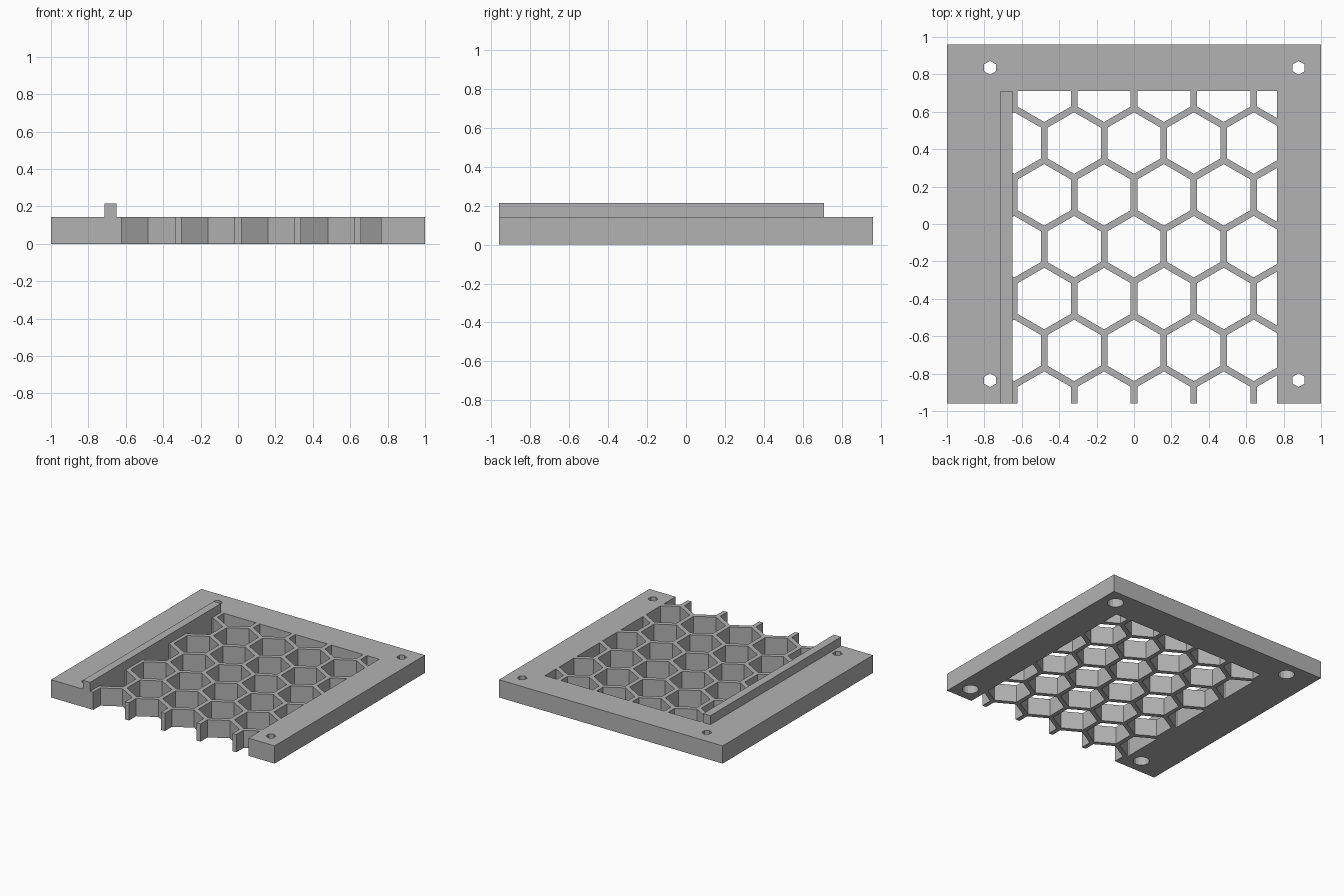
import bpy
import bmesh
from math import sin, cos, pi, sqrt

if "Cube" in bpy.data.objects:
    bpy.data.objects.remove(bpy.data.objects["Cube"], do_unlink=True)

# Main sizes
HALF_X, HALF_Y = 1.0, 0.96
THICK, RAIL_TOP = 0.143, 0.215
WIN_LEFT, WIN_RIGHT, WIN_BACK = -0.65, 0.765, 0.71
PITCH, WALL = 0.32, 0.035

grey = bpy.data.materials.new("plain grey")
grey.use_nodes = True
grey.diffuse_color = (0.45, 0.45, 0.45, 1)
grey.node_tree.nodes["Principled BSDF"].inputs["Base Color"].default_value = (0.45, 0.45, 0.45, 1)


def prisms(name, outlines, z0, z1):
    """One object holding an upright prism for each 2D outline."""
    bm = bmesh.new()
    for outline in outlines:
        base = bm.faces.new([bm.verts.new((x, y, z0)) for x, y in outline])
        top = bmesh.ops.extrude_face_region(bm, geom=[base])["geom"]
        verts = [v for v in top if isinstance(v, bmesh.types.BMVert)]
        bmesh.ops.translate(bm, verts=verts, vec=(0, 0, z1 - z0))
    bmesh.ops.recalc_face_normals(bm, faces=bm.faces)
    mesh = bpy.data.meshes.new(name)
    bm.to_mesh(mesh)
    bm.free()
    mesh.materials.append(grey)
    obj = bpy.data.objects.new(name, mesh)
    bpy.context.collection.objects.link(obj)
    return obj


def rect(x0, x1, y0, y1):
    return [(x0, y0), (x1, y0), (x1, y1), (x0, y1)]


def ring(cx, cy, r, sides):
    """Regular polygon with a corner pointing to the back."""
    return [(cx + r * sin(2 * pi * i / sides), cy + r * cos(2 * pi * i / sides))
            for i in range(sides)]


def clip(outline, axis, limit, sign):
    """Keep the part of a convex outline where sign * coordinate <= sign * limit."""
    out = []
    for a, b in zip(outline, outline[1:] + outline[:1]):
        da, db = sign * (a[axis] - limit), sign * (b[axis] - limit)
        if da <= 0:
            out.append(a)
        if da * db < 0:
            t = da / (da - db)
            out.append((a[0] + t * (b[0] - a[0]), a[1] + t * (b[1] - a[1])))
    return out


def cut(target, cutter):
    cutter.hide_render = True
    mod = target.modifiers.new("cut", 'BOOLEAN')
    mod.operation, mod.solver, mod.object = 'DIFFERENCE', 'EXACT', cutter
    bpy.context.view_layer.objects.active = target
    bpy.ops.object.modifier_apply(modifier=mod.name)
    bpy.data.objects.remove(cutter, do_unlink=True)


# Base plate
plate = prisms("honeycomb_plate", [rect(-HALF_X, HALF_X, -HALF_Y, HALF_Y)], 0, THICK)

# Honeycomb cells, trimmed to the window and open at the front
cells = []
radius = (PITCH - WALL) / sqrt(3)
for row in range(7):
    cy = WIN_BACK - row * PITCH * sqrt(3) / 2
    shift = 0 if row % 2 else PITCH / 2
    for col in range(-3, 3):
        cell = ring(col * PITCH + shift, cy, radius, 6)
        for axis, limit, sign in ((0, WIN_LEFT, -1), (0, WIN_RIGHT, 1), (1, WIN_BACK + 1e-5, 1)):
            cell = clip(cell, axis, limit, sign)
        if len(cell) > 2:
            cells.append(cell)
cut(plate, prisms("cell_cutter", cells, -0.1, THICK + 0.1))

# Screw holes with wider round recesses underneath
spots = [(x, y) for x in (-0.77, 0.88) for y in (-0.835, 0.835)]
cut(plate, prisms("hole_cutter", [ring(x, y, 0.037, 6) for x, y in spots], -0.1, THICK + 0.1))
cut(plate, prisms("recess_cutter", [ring(x, y, 0.06, 16) for x, y in spots], -0.1, THICK / 2))

# Raised guide rail beside the window
prisms("guide_rail", [rect(-0.715, WIN_LEFT, -HALF_Y, WIN_BACK)], THICK, RAIL_TOP)
